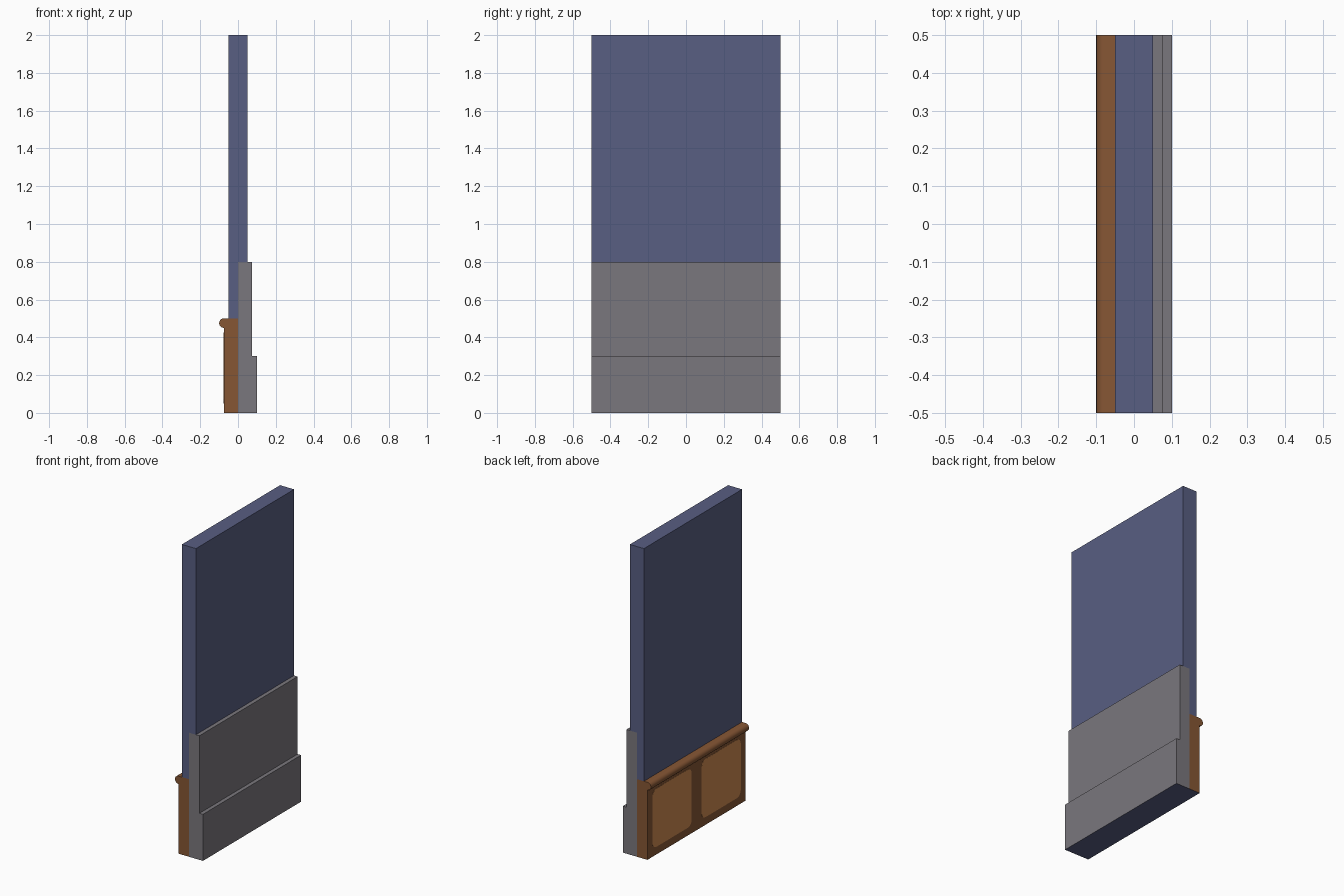
import bpy, bmesh, math

if "Cube" in bpy.data.objects:
    bpy.data.objects.remove(bpy.data.objects["Cube"])


def material(name, rgb):
    lin = [((c / 255 + 0.055) / 1.055) ** 2.4 for c in rgb]
    m = bpy.data.materials.new(name)
    m.diffuse_color = (*lin, 1)
    m.use_nodes = True
    m.node_tree.nodes["Principled BSDF"].inputs["Base Color"].default_value = m.diffuse_color
    return m


BLUE = material("slate_blue", (88, 94, 130))
GREY = material("stone_grey", (122, 119, 125))
BROWN = material("wood_brown", (134, 86, 52))
TAN = material("panel_tan", (205, 138, 80))


def finish(name, bm, mats):
    bmesh.ops.recalc_face_normals(bm, faces=bm.faces)
    # undersides standing on the ground share the wall colour
    if len(mats) > 1:
        for f in bm.faces:
            if f.normal.z < -0.9 and f.calc_center_median().z < 0.001:
                f.material_index = 1
    me = bpy.data.meshes.new(name)
    bm.to_mesh(me)
    bm.free()
    for m in mats:
        me.materials.append(m)
    ob = bpy.data.objects.new(name, me)
    bpy.context.collection.objects.link(ob)
    return ob


def extrude(name, pts, vec, mats):
    bm = bmesh.new()
    face = bm.faces.new([bm.verts.new(p) for p in pts])
    ext = bmesh.ops.extrude_face_region(bm, geom=[face], use_keep_orig=True)
    verts = [g for g in ext["geom"] if isinstance(g, bmesh.types.BMVert)]
    bmesh.ops.translate(bm, verts=verts, vec=vec)
    return finish(name, bm, mats)


def section(name, xz, mats):
    return extrude(name, [(x, -0.5, z) for x, z in xz], (0, 1, 0), mats)


# upper wall, stepped where it meets the lower claddings
section("wall", [(-0.05, 0.5), (0, 0.5), (0, 0.8), (0.05, 0.8),
                 (0.05, 2), (-0.05, 2)], [BLUE])

# stone base with two steps on the outer side
section("stone_base", [(0, 0), (0.1, 0), (0.1, 0.3), (0.075, 0.3),
                       (0.075, 0.8), (0, 0.8)], [GREY, BLUE])

# wooden wainscot with a half-round rail on the inner side
rail = [(-0.075 - 0.025 * math.sin(math.pi * i / 10),
         0.475 - 0.025 * math.cos(math.pi * i / 10)) for i in range(11)]
wood = section("wainscot", [(0, 0), (-0.075, 0)] + rail + [(0, 0.5)], [BROWN, BLUE])
bpy.context.view_layer.objects.active = wood
wood.select_set(True)
bpy.ops.object.shade_smooth_by_angle(angle=math.radians(30))

# two thin rounded panels on the wainscot
R, HW, HH, CZ = 0.04, 0.2, 0.188, 0.238
for side, cy in (("left", 0.25), ("right", -0.25)):
    pts = []
    for k, (sy, sz) in enumerate([(1, 1), (-1, 1), (-1, -1), (1, -1)]):
        for i in range(5):
            a = math.pi / 2 * (k + i / 4)
            pts.append((-0.0745, cy + sy * (HW - R) + R * math.cos(a),
                        CZ + sz * (HH - R) + R * math.sin(a)))
    extrude("wainscot_panel_" + side, pts, (-0.0015, 0, 0), [TAN])
